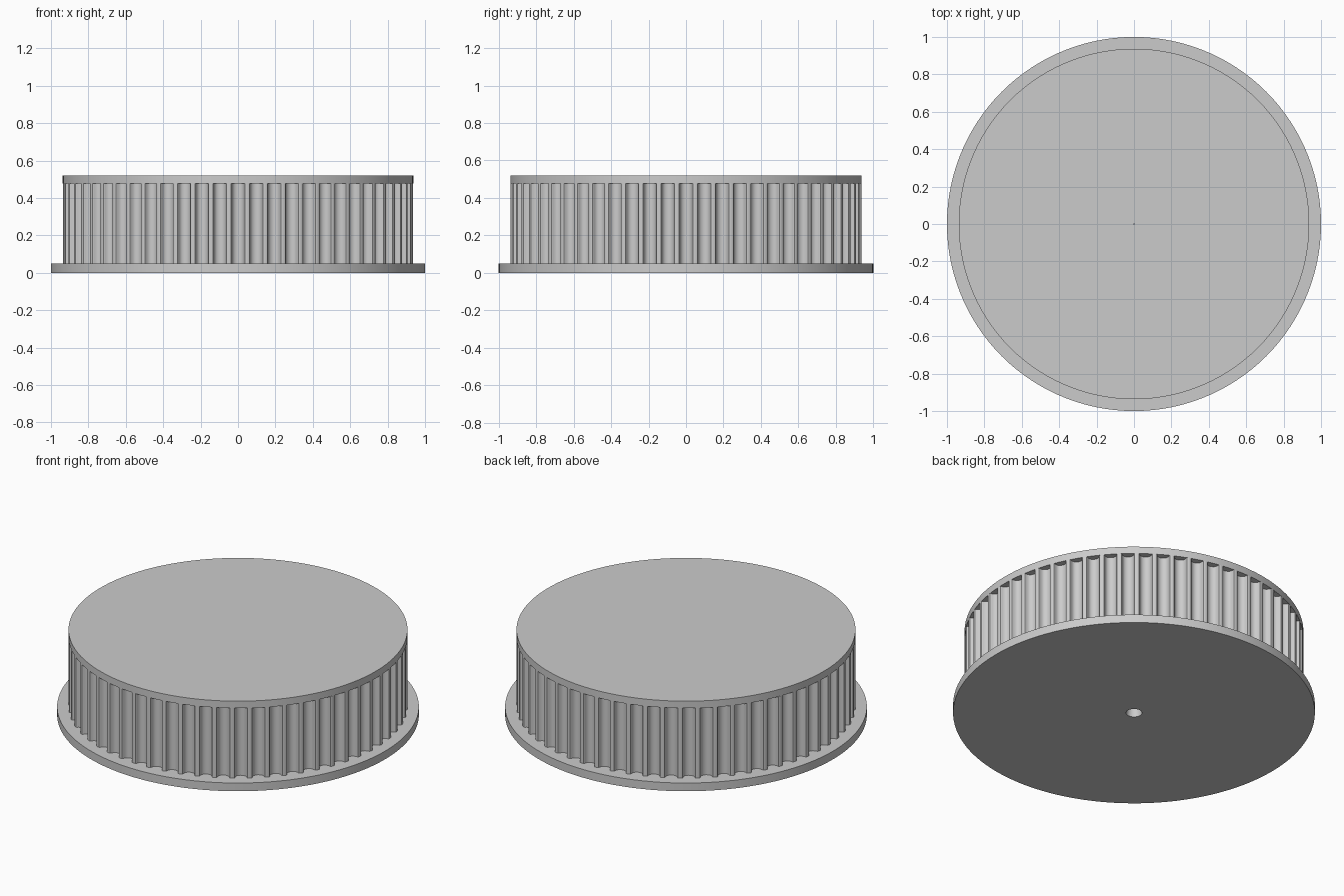
import bpy
import bmesh
import math

TEETH = 60
SIDES = 120
RIM_R, FLANGE_R, BORE_R, PIN_R = 0.937, 1.0, 0.044, 0.003
FLANGE_Z, CAP_Z, TOP_Z = 0.05, 0.477, 0.52
ROOT_R = 0.89

if "Cube" in bpy.data.objects:
    bpy.data.objects.remove(bpy.data.objects["Cube"])

grey = bpy.data.materials.new("plain grey")
grey.use_nodes = True
grey.diffuse_color = (0.6, 0.6, 0.6, 1)
grey.node_tree.nodes["Principled BSDF"].inputs["Base Color"].default_value = (0.6, 0.6, 0.6, 1)


def skin(name, rings):
    """Join a list of equal closed rings with quads."""
    bm = bmesh.new()
    loops = [[bm.verts.new(p) for p in ring] for ring in rings]
    for low, high in zip(loops, loops[1:]):
        for i in range(len(low)):
            j = (i + 1) % len(low)
            bm.faces.new((low[i], low[j], high[j], high[i]))
    mesh = bpy.data.meshes.new(name)
    bm.to_mesh(mesh)
    bm.free()
    mesh.materials.append(grey)
    obj = bpy.data.objects.new(name, mesh)
    bpy.context.collection.objects.link(obj)
    bpy.ops.object.select_all(action="DESELECT")
    obj.select_set(True)
    bpy.context.view_layer.objects.active = obj
    bpy.ops.object.shade_smooth_by_angle(angle=math.radians(25))
    return obj


def lathe(name, profile):
    """Turn (radius, height) points around the z axis."""
    turns = [math.tau * i / SIDES for i in range(SIDES)]
    return skin(name, [[(r * math.cos(t), r * math.sin(t), z) for t in turns] for r, z in profile])


# Base flange, top cap and the narrowing shaft hole
lathe("base_flange", [(BORE_R, 0), (FLANGE_R, 0), (FLANGE_R, FLANGE_Z), (ROOT_R, FLANGE_Z)])
lathe("top_cap", [(ROOT_R, CAP_Z), (RIM_R, CAP_Z), (RIM_R, TOP_Z), (PIN_R, TOP_Z)])
lathe("shaft_hole", [(PIN_R, TOP_Z), (BORE_R, 0)])

# Half of a rounded belt groove: (half width, depth)
half = [(0.042, 0), (0.0364, 0.002), (0.0336, 0.0065), (0.0325, 0.012), (0.0307, 0.017),
        (0.0283, 0.022), (0.0254, 0.027), (0.0201, 0.0315), (0.014, 0.035), (0.007, 0.037)]
groove = [(-w, d) for w, d in half] + [(0, 0.038)] + [(w, d) for w, d in reversed(half)]

# Toothed belt drum
mouth = math.sqrt(RIM_R ** 2 - half[0][0] ** 2)
outline = []
for k in range(TEETH):
    a = math.tau * k / TEETH
    c, s = math.cos(a), math.sin(a)
    outline += [((mouth - d) * c - w * s, (mouth - d) * s + w * c) for w, d in groove]
skin("toothed_drum", [[(x, y, z) for x, y in outline] for z in (FLANGE_Z, CAP_Z)])
